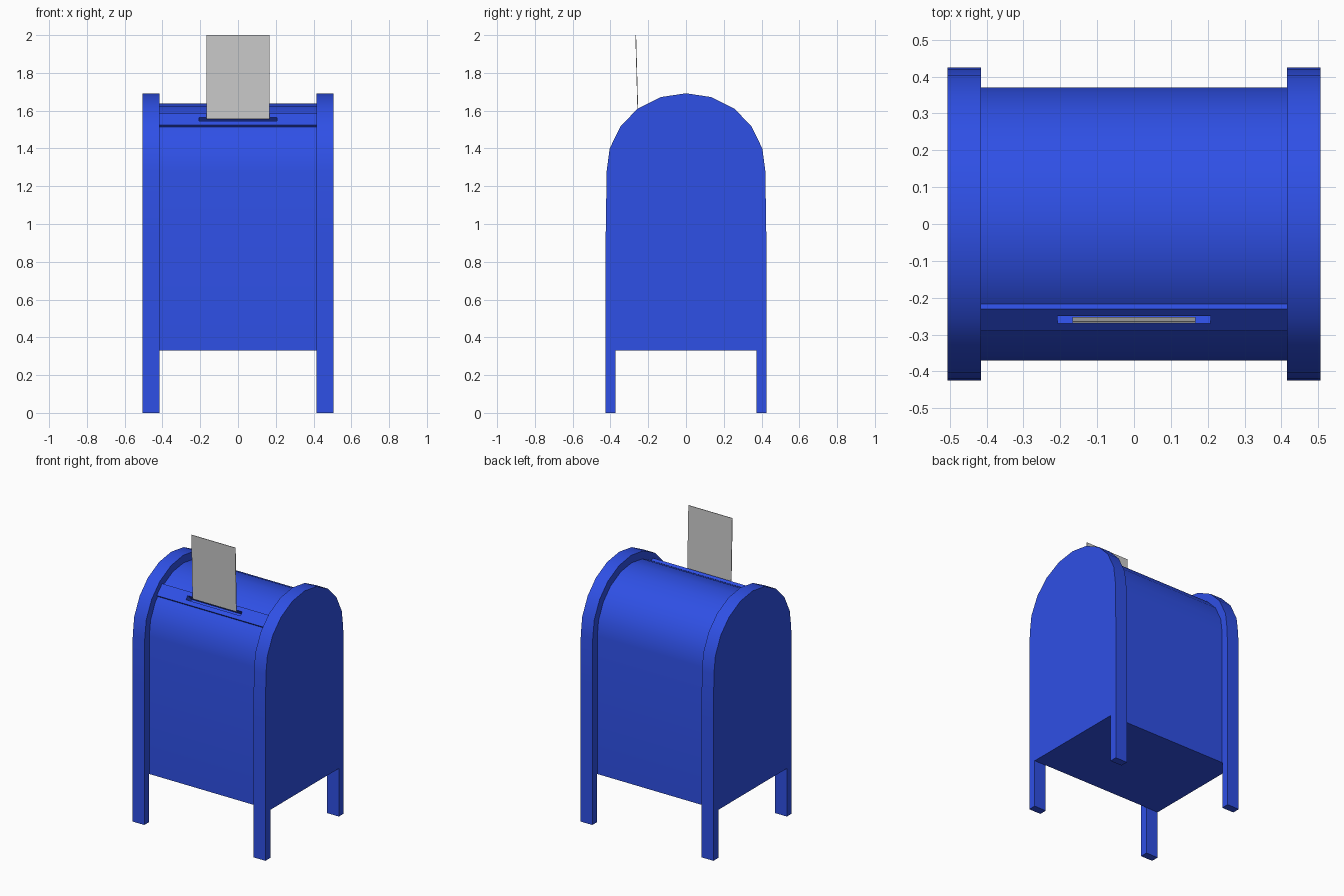
import bpy, bmesh
from mathutils import Vector

if "Cube" in bpy.data.objects:
    bpy.data.objects.remove(bpy.data.objects["Cube"])

blue = bpy.data.materials.new("blue_paint")
blue.diffuse_color = (0.028, 0.08, 0.79, 1)
blue.use_nodes = True
blue.node_tree.nodes["Principled BSDF"].inputs["Base Color"].default_value = blue.diffuse_color


def prism(name, profile, x0, x1, mat=blue):
    """Extrude a (y, z) outline along x."""
    bm = bmesh.new()
    face = bm.faces.new([bm.verts.new((x0, y, z)) for y, z in profile])
    new = bmesh.ops.extrude_face_region(bm, geom=[face])["geom"]
    bmesh.ops.translate(bm, vec=(x1 - x0, 0, 0),
                        verts=[v for v in new if isinstance(v, bmesh.types.BMVert)])
    bmesh.ops.recalc_face_normals(bm, faces=bm.faces)
    me = bpy.data.meshes.new(name)
    bm.to_mesh(me)
    bm.free()
    ob = bpy.data.objects.new(name, me)
    bpy.context.collection.objects.link(ob)
    if mat:
        me.materials.append(mat)
    return ob


def activate(ob):
    bpy.ops.object.select_all(action='DESELECT')
    ob.select_set(True)
    bpy.context.view_layer.objects.active = ob


def mirrored(half):
    """Complete a right-half outline that ends on the centre line."""
    return half + [(-y, z) for y, z in reversed(half) if y > 0]


def slab(centre, half_len, low, high):
    """Rectangle in (y, z) lying along the 45 degree front slope."""
    c = Vector(centre)
    u, n = Vector((1, 1)).normalized(), Vector((-1, 1)).normalized()
    return [tuple(c + u * s * half_len + n * d)
            for s, d in ((-1, low), (1, low), (1, high), (-1, high))]


# arched side panels with their legs
arch = [(0.42, 1.28), (0.404, 1.40), (0.345, 1.52), (0.256, 1.61), (0.133, 1.672), (0, 1.692)]
panel = mirrored([(0.372, 0.33), (0.372, 0), (0.425, 0), (0.425, 0.95)] + arch)
sides = [prism("right_side_panel", panel, 0.415, 0.506),
         prism("left_side_panel", panel, -0.506, -0.415)]

# rounded box body, a smaller copy of the arch
k = 0.371 / 0.42
body_half = [(0.371, 0.33)] + [(y * k, 1.275 + (z - 1.28) * k) for y, z in arch]
body = prism("mailbox_body", mirrored(body_half), -0.415, 0.415)

# sloping slot plate
slot_centre = (-0.26, 1.555)
plate = prism("slot_plate", slab(slot_centre, 0.042, -0.022, 0), -0.415, 0.415)

# letter slot cut through the plate
cutter = prism("slot_cutter", slab(slot_centre, 0.014, -0.06, 0.03), -0.207, 0.207, None)
cutter.hide_render = True
for ob in (body, plate):
    activate(ob)
    mod = ob.modifiers.new("slot", 'BOOLEAN')
    mod.operation = 'DIFFERENCE'
    mod.solver = 'EXACT'
    mod.object = cutter
    bpy.ops.object.modifier_apply(modifier=mod.name)
bpy.data.objects.remove(cutter)

for ob in sides + [body, plate]:
    activate(ob)
    bpy.ops.object.shade_smooth_by_angle(angle=0.5)

# letter standing in the slot
prism("letter", [(-0.256, 1.556), (-0.252, 1.556), (-0.264, 2.0), (-0.268, 2.0)],
      -0.167, 0.167, None)
